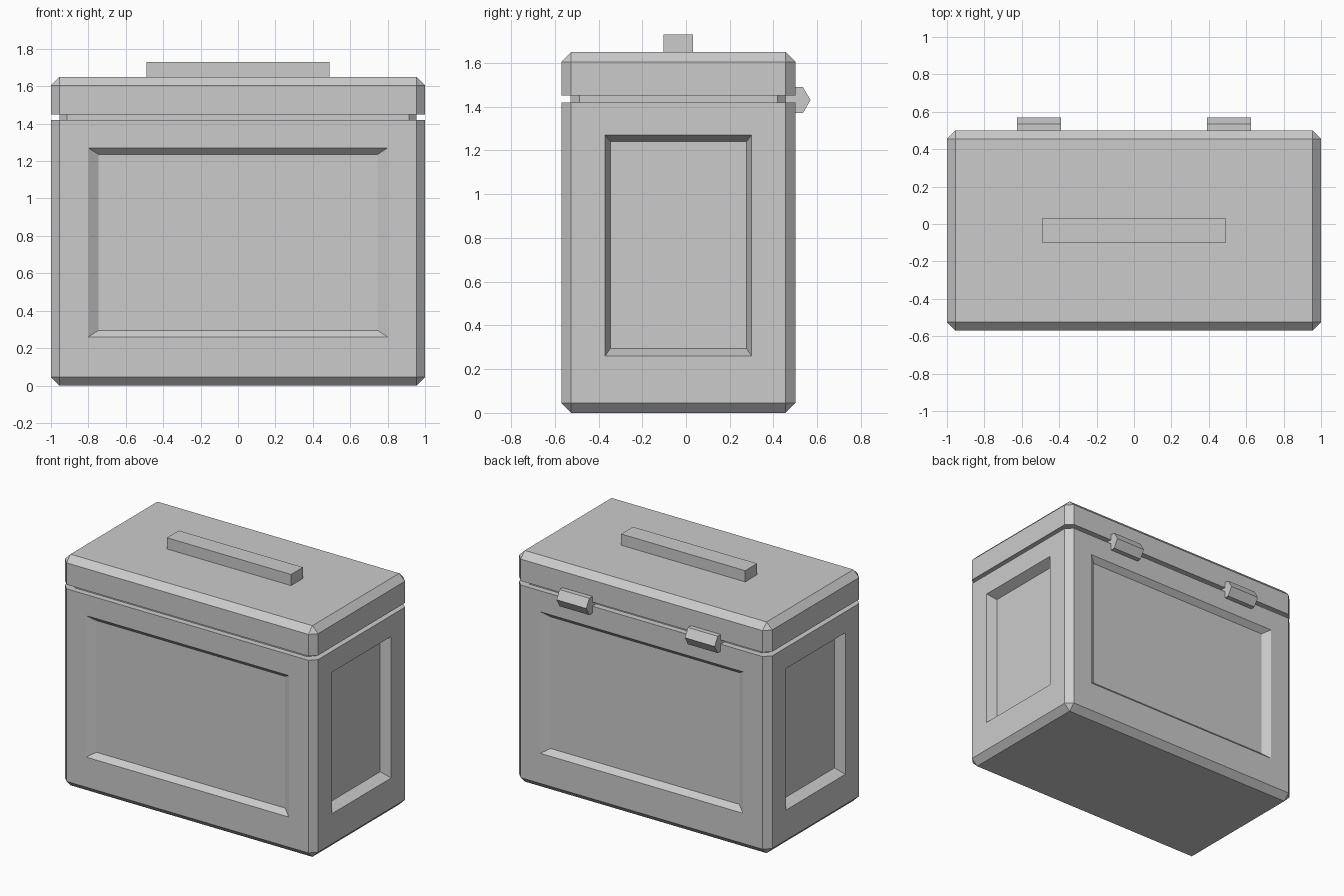
import bpy
import bmesh
from math import pi
from mathutils import Matrix, Vector

default = bpy.data.objects.get("Cube")
if default:
    bpy.data.objects.remove(default, do_unlink=True)

grey = bpy.data.materials.new("light grey")
grey.use_nodes = True
grey.diffuse_color = (0.6, 0.6, 0.6, 1)
grey.node_tree.nodes["Principled BSDF"].inputs["Base Color"].default_value = (0.6, 0.6, 0.6, 1)

MID_Y = -0.035   # the box sits forward to leave room for the hinges


def finish(name, bm):
    bmesh.ops.recalc_face_normals(bm, faces=bm.faces)
    mesh = bpy.data.meshes.new(name)
    bm.to_mesh(mesh)
    bm.free()
    mesh.materials.append(grey)
    obj = bpy.data.objects.new(name, mesh)
    bpy.context.collection.objects.link(obj)
    return obj


def chamfered_box(half_x, half_y, z0, z1, chamfer=0, sharp_ends=()):
    """Box with cut edges, leaving the edges around the given end heights sharp."""
    bm = bmesh.new()
    bmesh.ops.create_cube(bm, size=2)
    for v in bm.verts:
        v.co = Vector((v.co.x * half_x, v.co.y * half_y + MID_Y, z1 if v.co.z > 0 else z0))
    if chamfer:
        edges = [e for e in bm.edges
                 if not any(all(abs(v.co.z - z) < 1e-4 for v in e.verts) for z in sharp_ends)]
        bmesh.ops.bevel(bm, geom=edges, offset=chamfer, segments=1, affect='EDGES')
    bm.normal_update()
    return bm


def sink_panel(bm, face, axis, rings):
    """Inset a side face to each (half width, z0, z1, depth) ring in turn."""
    across = 1 - axis
    centre = (0, MID_Y)
    surface = face.verts[0].co[axis]
    inward = -1 if surface > centre[axis] else 1
    for half, z0, z1, depth in rings:
        mid = face.calc_center_median()
        bmesh.ops.inset_individual(bm, faces=[face], thickness=0.02)
        for v in face.verts:
            side = 1 if v.co[across] > mid[across] else -1
            v.co[across] = centre[across] + side * half
            v.co[axis] = surface + inward * depth
            v.co.z = z1 if v.co.z > mid.z else z0


# Body with a recessed panel on each of its four sides
body = chamfered_box(1, 0.535, 0, 1.42, 0.045, sharp_ends=(1.42,))
long_rings = [(0.8, 0.26, 1.27, 0), (0.745, 0.295, 1.235, 0.037)]
short_rings = [(0.335, 0.26, 1.27, 0), (0.311, 0.295, 1.24, 0.07)]
for axis, rings in ((1, long_rings), (0, short_rings)):
    for face in [f for f in body.faces if abs(f.normal[axis]) > 0.99]:
        sink_panel(body, face, axis, rings)
finish("body", body)

# Narrow neck in the gap, and the lid above it
finish("neck", chamfered_box(0.955, 0.493, 1.40, 1.47, 0.04, sharp_ends=(1.40, 1.47)))
finish("lid", chamfered_box(1, 0.535, 1.45, 1.65, 0.045, sharp_ends=(1.45,)))

# Bar handle
finish("handle", chamfered_box(0.49, 0.067, 1.64, 1.73))

# Six-sided hinge barrels on the back
for name, x in (("left_hinge", 0.507), ("right_hinge", -0.507)):
    bm = bmesh.new()
    place = (Matrix.Translation((x, 0.5, 1.43))
             @ Matrix.Rotation(pi / 2, 4, 'Y') @ Matrix.Rotation(pi / 2, 4, 'Z'))
    bmesh.ops.create_cone(bm, cap_ends=True, segments=6, radius1=0.069,
                          radius2=0.069, depth=0.235, matrix=place)
    # Turn the barrel so that a corner points straight back
    if max(v.co.y for v in bm.verts) < 0.565:
        bmesh.ops.rotate(bm, verts=bm.verts, cent=(x, 0.5, 1.43),
                         matrix=Matrix.Rotation(pi / 6, 3, 'X'))
    finish(name, bm)
